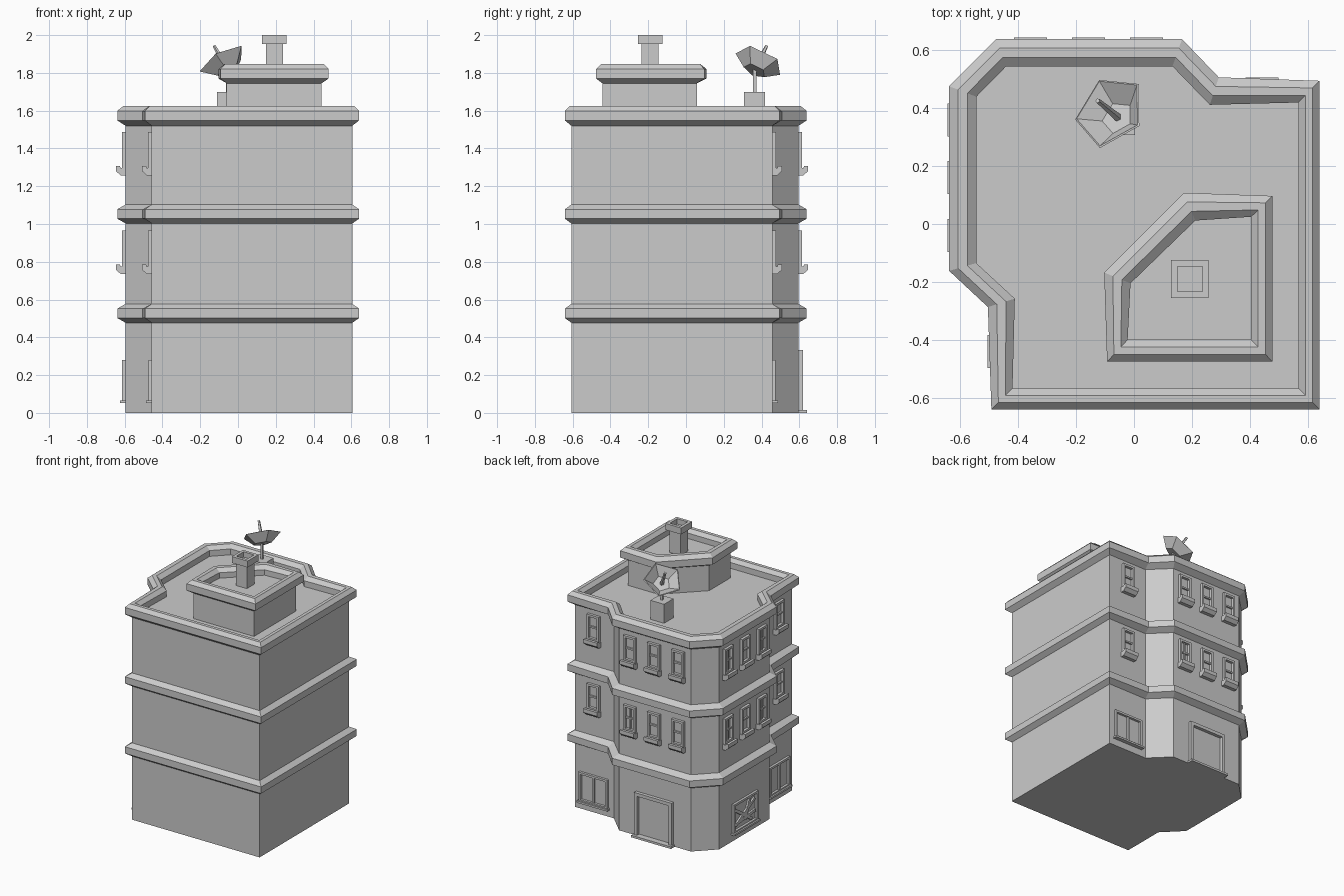
import bpy, bmesh, math
from mathutils import Matrix, Vector

if "Cube" in bpy.data.objects:
    bpy.data.objects.remove(bpy.data.objects["Cube"])


def finish(bm, name):
    bmesh.ops.recalc_face_normals(bm, faces=bm.faces)
    me = bpy.data.meshes.new(name)
    bm.to_mesh(me)
    bm.free()
    ob = bpy.data.objects.new(name, me)
    bpy.context.collection.objects.link(ob)
    return ob


def loft(bm, rings):
    """Skin a stack of equal-sized point rings and cap both ends."""
    vs = [[bm.verts.new(p) for p in r] for r in rings]
    n = len(vs[0])
    for a, b in zip(vs, vs[1:]):
        for i in range(n):
            j = (i + 1) % n
            bm.faces.new((a[i], a[j], b[j], b[i]))
    bm.faces.new(vs[0][::-1])
    bm.faces.new(vs[-1])


def box(bm, x0, x1, y0, y1, z0, z1, m=Matrix()):
    sq = [(x0, y0), (x1, y0), (x1, y1), (x0, y1)]
    loft(bm, [[m @ Vector((x, y, z)) for x, y in sq] for z in (z0, z1)])


def at(pts, z):
    return [(x, y, z) for x, y in pts]


def mix(a, b, t):
    return [(p[0] + (q[0] - p[0]) * t, p[1] + (q[1] - p[1]) * t) for p, q in zip(a, b)]


def parapet(outer, inner, c, floor):
    """Rings of the rounded roof edge, ending at the sunken roof."""
    steps = [(0, -.025), (0, .026), (.33, .051), (.67, .051), (1, .026)]
    return [at(mix(outer, inner, t), c + dz) for t, dz in steps] + [at(inner, floor)]


# Main tower: walls, two floor bands, parapet and roof
wall = [(-.457, -.607), (.605, -.607), (.605, .457), (.28, .457), (.14, .595),
        (-.457, .595), (-.595, .457), (-.595, -.14), (-.457, -.28)]
outer = [(-.493, -.641), (.641, -.641), (.641, .495), (.293, .507), (.166, .639),
         (-.476, .639), (-.639, .476), (-.639, -.162), (-.505, -.287)]
inner = [(-.42, -.568), (.568, -.568), (.568, .42), (.262, .412), (.133, .545),
         (-.442, .545), (-.545, .44), (-.545, -.135), (-.412, -.258)]
rings = [at(wall, 0)]
for c in (.527, 1.053):
    rings += [at(wall, c - .05), at(outer, c - .025), at(outer, c + .025), at(wall, c + .05)]
rings += [at(wall, 1.52)] + parapet(outer, inner, 1.573, 1.555)
bm = bmesh.new()
loft(bm, rings)
finish(bm, "tower")

# Roof hut with its own parapet
h_wall = [(-.06, -.443), (.443, -.443), (.443, .057), (.19, .057), (-.06, -.19)]
h_outer = [(-.093, -.476), (.479, -.476), (.479, .097), (.172, .108), (-.103, -.168)]
h_inner = [(-.022, -.4), (.405, -.4), (.405, .025), (.212, .012), (-.012, -.205)]
bm = bmesh.new()
loft(bm, [at(h_wall, 1.555), at(h_wall, 1.745)] + parapet(h_outer, h_inner, 1.795, 1.78))
finish(bm, "roof_hut")


# Chimney with flared, hollow cap
def square(h, z, cx=.193, cy=-.19):
    return [(cx + sx * h, cy + sy * h, z) for sx, sy in ((-1, -1), (1, -1), (1, 1), (-1, 1))]


bm = bmesh.new()
loft(bm, [square(.045, 1.78), square(.045, 1.952), square(.065, 1.952),
          square(.065, 2.0), square(.043, 2.0), square(.043, 1.96)])
finish(bm, "chimney")

# Satellite dish: plinth, pole, five-sided bowl and feed arm
bm = bmesh.new()
box(bm, -.11, .003, .307, .418, 1.555, 1.698)
finish(bm, "dish_plinth")
bm = bmesh.new()
box(bm, -.063, -.047, .356, .372, 1.69, 1.82)
finish(bm, "dish_pole")

axis = Vector((-.454, .381, .806)).normalized()
hub = Vector((-.054, .366, 1.815))
side = Vector((-.2, .362, 1.81)) - Vector((-.081, .389, 1.864))
side = (side - axis * side.dot(axis)).normalized()
up = axis.cross(side)


def ring(d, r, n=5):
    return [hub + axis * d + r * (side * math.cos(i * math.tau / n) + up * math.sin(i * math.tau / n))
            for i in range(n)]


bm = bmesh.new()
loft(bm, [ring(-.004, .064), ring(.06, .137), ring(.063, .13), ring(.006, .06)])
finish(bm, "dish_bowl")
bm = bmesh.new()
loft(bm, [ring(0, .015), ring(.158, .009)])
finish(bm, "dish_feed_arm")


# Openings are built in wall space: x along the wall, y outward, z up
def wall_frame(x, y, n):
    u = Vector((n[1], -n[0], 0))
    m = Matrix((u, Vector((n[0], n[1], 0)), Vector((0, 0, 1)))).transposed().to_4x4()
    m.translation = (x, y, 0)
    return m


def frame(bm, m, w, z0, z1, t, d):
    """Four-sided surround of half width w and border t."""
    box(bm, -w, -w + t, -.005, d, z0, z1, m)
    box(bm, w - t, w, -.005, d, z0, z1, m)
    box(bm, -w + t, w - t, -.005, d, z1 - t, z1, m)
    box(bm, -w + t, w - t, -.005, d, z0, z0 + t, m)


def sash_window(name, m, z, cross):
    bm = bmesh.new()
    frame(bm, m, .05, z + .04, z + .23, .016, .02)
    box(bm, -.034, .034, -.005, .012, z + .13, z + .142, m)
    if cross:
        box(bm, -.005, .005, -.005, .01, z + .05, z + .22, m)
    prof = [(-.005, 0), (.026, 0), (.05, .022), (.05, .05), (.03, .05), (.026, .04), (-.005, .04)]
    loft(bm, [[m @ Vector((x, y, z + h)) for y, h in prof] for x in (-.057, .057)])
    finish(bm, name)


def shop_window(name, m, w, boarded=False):
    bm = bmesh.new()
    frame(bm, m, w, .06, .28, .016, .018)
    box(bm, -w - .008, w + .008, -.005, .03, .052, .066, m)
    if boarded:
        for x, z, a, l in ((0, .17, .5, .13), (.02, .16, -.6, .12), (-.03, .19, 1.2, .085),
                           (.0, .13, .1, .12)):
            r = m @ Matrix.Translation((x, 0, z)) @ Matrix.Rotation(a, 4, 'Y')
            box(bm, -l, l, -.004, .013, -.011, .011, r)
    else:
        box(bm, -.007, .007, -.005, .014, .07, .27, m)
    finish(bm, name)


back, left = (0, 1), (-1, 0)
for level, z in (("middle", .735), ("upper", 1.257)):
    for i, s in enumerate((-.2, 0, .2)):
        sash_window(f"{level}_back_window_{i}", wall_frame(-.157 + s, .595, back), z,
                    level == "middle" and i == 2)
        sash_window(f"{level}_left_window_{i}", wall_frame(-.595, .16 + s, left), z, i != 1)
    sash_window(f"{level}_back_side_window", wall_frame(.443, .457, back), z, False)
    sash_window(f"{level}_left_side_window", wall_frame(-.457, -.44, left), z, False)

# Ground floor: shop windows, boarded window and door
shop_window("back_shop_window", wall_frame(.443, .457, back), .12)
shop_window("left_shop_window", wall_frame(-.457, -.44, left), .12)
shop_window("boarded_window", wall_frame(-.595, .16, left), .145, True)

m = wall_frame(-.157, .595, back)
bm = bmesh.new()
for s in (-1, 1):
    x0, x1 = sorted((s * .13, s * .155))
    box(bm, x0, x1, -.005, .025, 0, .333, m)
box(bm, -.13, .13, -.005, .025, .308, .333, m)
finish(bm, "door_surround")
bm = bmesh.new()
box(bm, -.165, .165, -.005, .045, 0, .016, m)
finish(bm, "door_step")
